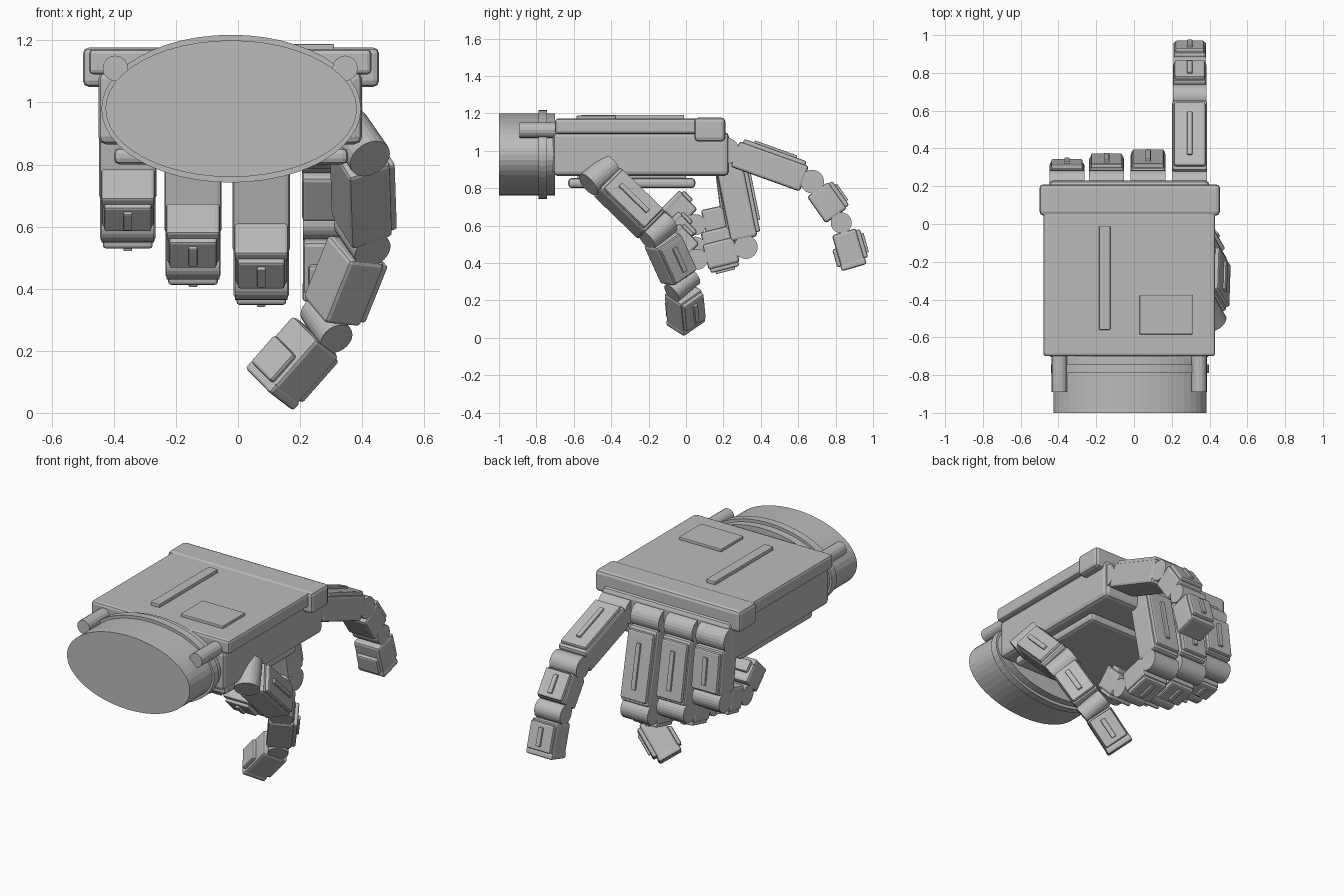
import bpy, bmesh, math
from mathutils import Vector, Matrix

old = bpy.data.objects.get("Cube")
if old:
    bpy.data.objects.remove(old, do_unlink=True)

grey = bpy.data.materials.new("plain_grey")
grey.use_nodes = True
colour = (0.5, 0.5, 0.5, 1)
grey.diffuse_color = colour
grey.node_tree.nodes["Principled BSDF"].inputs["Base Color"].default_value = colour


def finish(name, bm, matrix):
    mesh = bpy.data.meshes.new(name)
    bm.transform(matrix)
    bmesh.ops.recalc_face_normals(bm, faces=bm.faces)
    bm.to_mesh(mesh)
    bm.free()
    mesh.materials.append(grey)
    ob = bpy.data.objects.new(name, mesh)
    bpy.context.collection.objects.link(ob)
    return ob


def box(name, size, matrix, bevel=0.012):
    bm = bmesh.new()
    bmesh.ops.create_cube(bm, size=1)
    bmesh.ops.scale(bm, vec=size, verts=bm.verts)
    if bevel:
        bmesh.ops.bevel(bm, geom=bm.edges[:], offset=bevel, segments=2,
                        profile=0.5, affect='EDGES')
    return finish(name, bm, matrix)


def block(name, x, y, z, bevel=0.012):
    # Box given by its extents on each axis
    spans = (x, y, z)
    centre = Vector([(a + b) / 2 for a, b in spans])
    return box(name, [b - a for a, b in spans], Matrix.Translation(centre), bevel)


def cylinder(name, centre, axis, length, rx, ry=None, sides=32):
    bm = bmesh.new()
    bmesh.ops.create_cone(bm, cap_ends=True, segments=sides,
                          radius1=1, radius2=1, depth=length)
    bmesh.ops.scale(bm, vec=(rx, ry or rx, 1), verts=bm.verts)
    turn = Vector(axis).to_track_quat('Z', 'Y').to_matrix().to_4x4()
    return finish(name, bm, Matrix.Translation(centre) @ turn)


def segment(name, p0, p1, hinge, width, thick, last):
    # Local axes: x = hinge, y = along the bone, z = back of the finger
    along = (p1 - p0).normalized()
    back = hinge.cross(along).normalized()
    side = along.cross(back)
    length = (p1 - p0).length
    frame = Matrix((side, along, back)).transposed().to_4x4()
    frame.translation = p0
    start, end = 0.05, length - (0 if last else 0.045)
    mid, span = (start + end) / 2, end - start

    def part(label, size, y, z, bevel):
        box(name + label, size, frame @ Matrix.Translation((0, y, z)), bevel)

    part("_body", (width, span, thick), mid, 0, 0.014)
    plate_mid = mid - (0.012 if last else 0)
    plate_span = span * (0.78 if last else 0.9)
    part("_back_plate", (width * 0.9, plate_span, 0.03), plate_mid, thick / 2 + 0.005, 0.009)
    part("_back_rib", (0.028, plate_span * 0.68, 0.02), plate_mid, thick / 2 + 0.022, 0.004)
    if last:
        part("_tip_cap", (width * 1.02, 0.035, thick * 1.04), end - 0.018, 0, 0.01)
        part("_tip_pad", (width * 0.8, span * 0.5, 0.03), end - span * 0.38, -thick / 2 - 0.005, 0.01)


def finger(name, points, hinge, width, thick, radius):
    points = [Vector(p) for p in points]
    hinge = Vector(hinge).normalized()
    for i, label in enumerate(("lower", "middle", "tip")):
        shrink = 1 - 0.04 * i
        cylinder(f"{name}_{label}_joint", points[i], hinge, width * shrink,
                 radius * (1 - 0.1 * i), sides=24)
        segment(f"{name}_{label}", points[i], points[i + 1], hinge,
                width * shrink, thick * shrink, i == 2)


# Wrist
front = (0, -1, 0)
cylinder("wrist", (-0.022, -0.85, 0.98), front, 0.3, 0.405, 0.22, 48)
cylinder("wrist_ring", (-0.022, -0.767, 0.98), front, 0.045, 0.418, 0.238, 48)
for label, x in (("left", 0.345), ("right", -0.395)):
    cylinder(f"{label}_wrist_rod", (x, -0.78, 1.11), front, 0.22, 0.041, sides=16)

# Palm
block("palm", (-0.45, 0.4), (-0.71, 0.23), (0.865, 1.1), 0.025)
block("back_of_hand", (-0.48, 0.43), (-0.7, 0.2), (1.09, 1.172), 0.015)
block("knuckle_bar", (-0.5, 0.455), (0.045, 0.21), (1.05, 1.177), 0.02)
block("palm_pad", (-0.4, 0.355), (-0.63, 0.05), (0.8, 0.855), 0.02)
block("palm_pad_core", (-0.36, 0.31), (-0.58, 0), (0.84, 0.88), 0)
block("back_rib", (-0.185, -0.125), (-0.56, -0.01), (1.165, 1.192), 0.005)
block("back_panel", (0.03, 0.31), (-0.585, -0.375), (1.165, 1.188), 0.005)

# Fingers: x position, then (y, z) of the joints and the tip
fingers = {
    "index_finger": (0.295, (0.215, 1.0), (0.675, 0.835), (0.83, 0.615), (0.9, 0.375)),
    "middle_finger": (0.075, (0.215, 1.0), (0.32, 0.485), (0.06, 0.42), (-0.085, 0.565)),
    "ring_finger": (-0.145, (0.215, 1.0), (0.295, 0.545), (0.05, 0.485), (-0.09, 0.63)),
    "little_finger": (-0.355, (0.215, 1.0), (0.26, 0.65), (0.05, 0.605), (-0.085, 0.74)),
}
for name, (x, *path) in fingers.items():
    finger(name, [(x, y, z) for y, z in path], (1, 0, 0), 0.185, 0.145, 0.07)

# Thumb
finger("thumb", [(0.39, -0.46, 0.87), (0.4, -0.15, 0.57), (0.285, -0.02, 0.285),
                 (0.1, 0.0, 0.075)], (0.4, -0.7, -0.58), 0.175, 0.145, 0.07)
